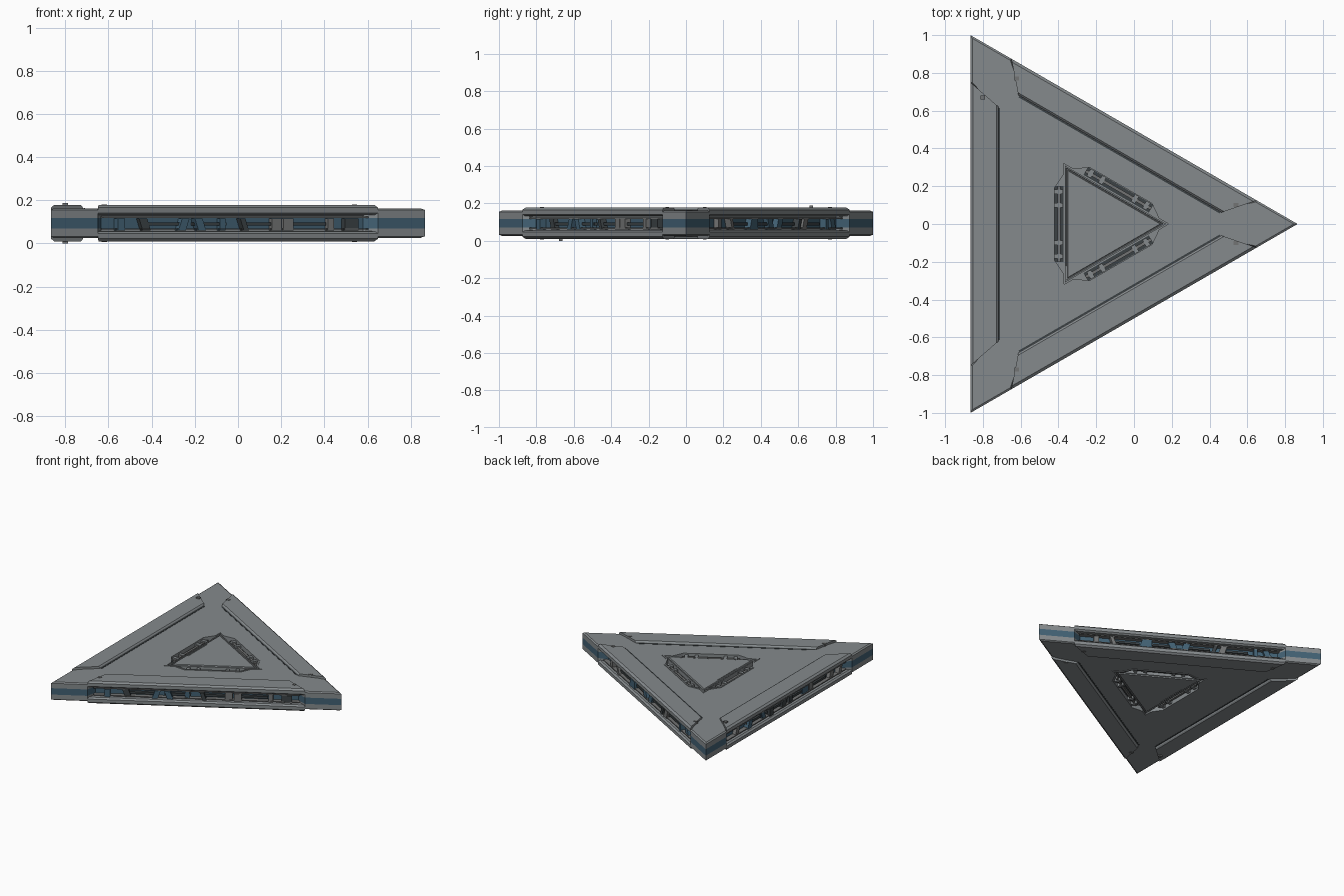
import bpy, bmesh, math, random
from mathutils import Matrix, Vector

if "Cube" in bpy.data.objects:
    bpy.data.objects.remove(bpy.data.objects["Cube"])

random.seed(4)
ZC = 0.094                      # mid height, model is mirrored about it
CX, RIN = -0.2887, 0.5774       # centre and inradius of the big triangle
IX, IRIN = -0.187, 0.185        # centre and inradius of the middle hatch


def mat(name, c):
    m = bpy.data.materials.new(name)
    m.diffuse_color = (*c, 1)
    m.use_nodes = True
    m.node_tree.nodes["Principled BSDF"].inputs["Base Color"].default_value = m.diffuse_color
    return m


GREY = mat("hull_grey", (0.235, 0.255, 0.265))
BLUE = mat("band_blue", (0.055, 0.12, 0.175))
TRIM = mat("trim_grey", (0.17, 0.175, 0.175))
DARK = mat("recess_dark", (0.045, 0.055, 0.06))


def side(k, d, t, cx=CX, rin=RIN):
    """Point on triangle side k: d = depth inward, t = along the side."""
    p = Matrix.Rotation(math.radians(120 * k), 2) @ Vector((d - rin, t))
    return (p.x + cx, p.y)


def finish(name, bm, mats):
    bmesh.ops.recalc_face_normals(bm, faces=bm.faces)
    me = bpy.data.meshes.new(name)
    bm.to_mesh(me)
    bm.free()
    for m in mats:
        me.materials.append(m)
    ob = bpy.data.objects.new(name, me)
    bpy.context.collection.objects.link(ob)
    return ob


def loft(name, loops, mats, rule=None):
    """Skin a list of equal-length closed loops and cap both ends."""
    bm = bmesh.new()
    rows = [[bm.verts.new(p) for p in lp] for lp in loops]
    n = len(rows[0])
    for i, (a, b) in enumerate(zip(rows, rows[1:])):
        for j in range(n):
            f = bm.faces.new((a[j], a[(j + 1) % n], b[(j + 1) % n], b[j]))
            if rule:
                f.material_index = rule(i)
    bm.faces.new(rows[0])
    bm.faces.new(rows[-1])
    return finish(name, bm, mats)


def prism(name, pts, z0, z1, m):
    return loft(name, [[(x, y, z) for x, y in pts] for z in (z0, z1)], [m])


def side_block(name, k, d0, d1, t0, t1, h0, h1, m, slant=0.0, **kw):
    lo = [side(k, *q, **kw) for q in ((d0, t0), (d1, t0), (d1, t1), (d0, t1))]
    hi = [side(k, q[0], q[1] + slant, **kw) for q in ((d0, t0), (d1, t0), (d1, t1), (d0, t1))]
    return loft(name, [[(*p, ZC + h0) for p in lo], [(*p, ZC + h1) for p in hi]], [m])


# Main triangular hull with side trenches and a blue waist band
def hull_outline(i):
    pts = []
    for k in range(3):
        pts += [side(k, i, 1 - 1.732 * i), side(k, i, 0.75), side(k, 0.055, 0.70),
                side(k, 0.055, -0.70), side(k, i, -0.75)]
    return pts


layers = [(-0.068, 0.01), (-0.061, 0), (-0.024, 0), (0.024, 0), (0.061, 0), (0.068, 0.01)]
hull = loft("hull", [[(x, y, ZC + h) for x, y in hull_outline(i)] for h, i in layers],
            [GREY, BLUE], lambda i: 1 if i == 2 else 0)


# Outline of the middle recess: triangle with a trapezoid bay on each side
def bay_outline(g=0.0):
    kw = dict(cx=IX, rin=IRIN)
    pts = []
    for k in range(3):
        pts += [side(k, -g, 0.32 + 1.732 * g, **kw), side(k, -g, 0.262 + g * 0.6, **kw),
                side(k, -0.05 - g, 0.19 + g * 0.5, **kw), side(k, -0.05 - g, -0.19 - g * 0.5, **kw),
                side(k, -g, -0.262 - g * 0.6, **kw)]
    return pts


bpy.context.view_layer.objects.active = hull
for s in (1, -1):
    cut = prism("cutter", bay_outline(), ZC + s * 0.035, ZC + s * 0.1, GREY)
    md = hull.modifiers.new("recess", 'BOOLEAN')
    md.operation, md.object, md.solver = 'DIFFERENCE', cut, 'EXACT'
    bpy.ops.object.modifier_apply(modifier=md.name)
    bpy.data.objects.remove(cut)


def ring(name, inner, outer, z0, z1, m):
    bm = bmesh.new()
    vs = [[bm.verts.new((x, y, z)) for x, y in pts]
          for pts, z in ((inner, z0), (inner, z1), (outer, z1), (outer, z0))]
    n = len(inner)
    for q in range(4):
        a, b = vs[q], vs[(q + 1) % 4]
        for j in range(n):
            bm.faces.new((a[j], a[(j + 1) % n], b[(j + 1) % n], b[j]))
    return finish(name, bm, [m])


# Edge armour cross-section (depth, height from middle)
ARMOUR = [(0.15, 0.062), (0.146, 0.076), (0.138, 0.084), (0.014, 0.084),
          (0, 0.072), (0, 0.048), (0.012, 0.038), (0.065, 0.036), (0.065, 0.062)]

for s, tag in ((1, "upper"), (-1, "lower")):
    for k in range(3):
        loops = [[(*side(k, d, e * (0.75 - 0.87 * d)), ZC + s * h) for d, h in ARMOUR]
                 for e in (-1, 1)]
        loft(f"{tag}_edge_armour_{k}", loops, [GREY])
        # seam around the inner edge of the armour
        side_block(f"{tag}_armour_seam_{k}", k, 0.15, 0.158, -0.615, 0.615,
                   s * 0.06, s * 0.0695, DARK)
        # slim rail in the trench
        side_block(f"{tag}_trench_rail_{k}", k, 0.022, 0.06, -0.71, 0.71,
                   s * 0.024, s * 0.03, TRIM)

    # Middle hatch: rim, chamfered plate, small step
    ring(f"{tag}_hatch_rim", bay_outline(), bay_outline(0.01),
         ZC + s * 0.06, ZC + s * 0.072, GREY)
    tri = lambda d: [side(k, d, 0.32 - 1.732 * d, cx=IX, rin=IRIN) for k in range(3)]
    loft(f"{tag}_hatch_plate", [[(x, y, ZC + s * h) for x, y in tri(d)] for h, d in
                                ((0.03, 0.006), (0.066, 0.006), (0.066, 0.013), (0.06, 0.015),
                                 (0.06, 0.019), (0.07, 0.022))], [GREY],)
    side_block(f"{tag}_hatch_step", 0, 0.026, 0.034, -0.11, 0.11,
               s * 0.068, s * 0.073, GREY, cx=IX, rin=IRIN)

    # Machinery in the three bays beside the hatch
    for k in range(3):
        kw = dict(cx=IX, rin=IRIN)
        side_block(f"{tag}_bay_floor_{k}", k, -0.048, 0.0, -0.2, 0.2,
                   s * 0.034, s * 0.04, DARK, **kw)
        side_block(f"{tag}_bay_bar_{k}", k, -0.032, -0.016, -0.2, 0.2,
                   s * 0.036, s * 0.056, TRIM, **kw)
        for t in (-0.17, -0.1, 0.1, 0.17):
            side_block(f"{tag}_bay_block_{k}", k, -0.048, -0.004, t - 0.012, t + 0.012,
                       s * 0.036, s * 0.062, GREY, **kw)

    # Little latches, swapped left to right on the underside
    for x, y, h in ((-0.8, 0.67, 0.094), (-0.62, 0.77, 0.087), (-0.62, -0.77, 0.087),
                    (0.54, 0.1, 0.087), (0.54, -0.1, 0.087)):
        y *= s
        prism(f"{tag}_latch", [(x - .012, y - .01), (x + .012, y - .01),
                               (x + .012, y + .01), (x - .012, y + .01)],
              ZC + s * 0.06, ZC + s * h, TRIM)

# Machinery blocks in the side trenches
for k in range(3):
    for t in (-0.62, -0.52, -0.3, -0.22, -0.04, 0.05, 0.2, 0.28, 0.46, 0.6):
        t += random.uniform(-0.02, 0.02)
        w = random.uniform(0.012, 0.035)
        side_block(f"trench_block_{k}", k, random.uniform(0.015, 0.03), 0.06, t - w, t + w,
                   -0.034, 0.022, random.choice((TRIM, BLUE, DARK)),
                   slant=random.choice((-0.02, 0, 0.02)))
    for t in (-0.4, -0.13, 0.13, 0.37):
        side_block(f"trench_pipe_{k}", k, 0.035, 0.06, t - 0.09, t + 0.09,
                   -0.012, 0.004, DARK)
